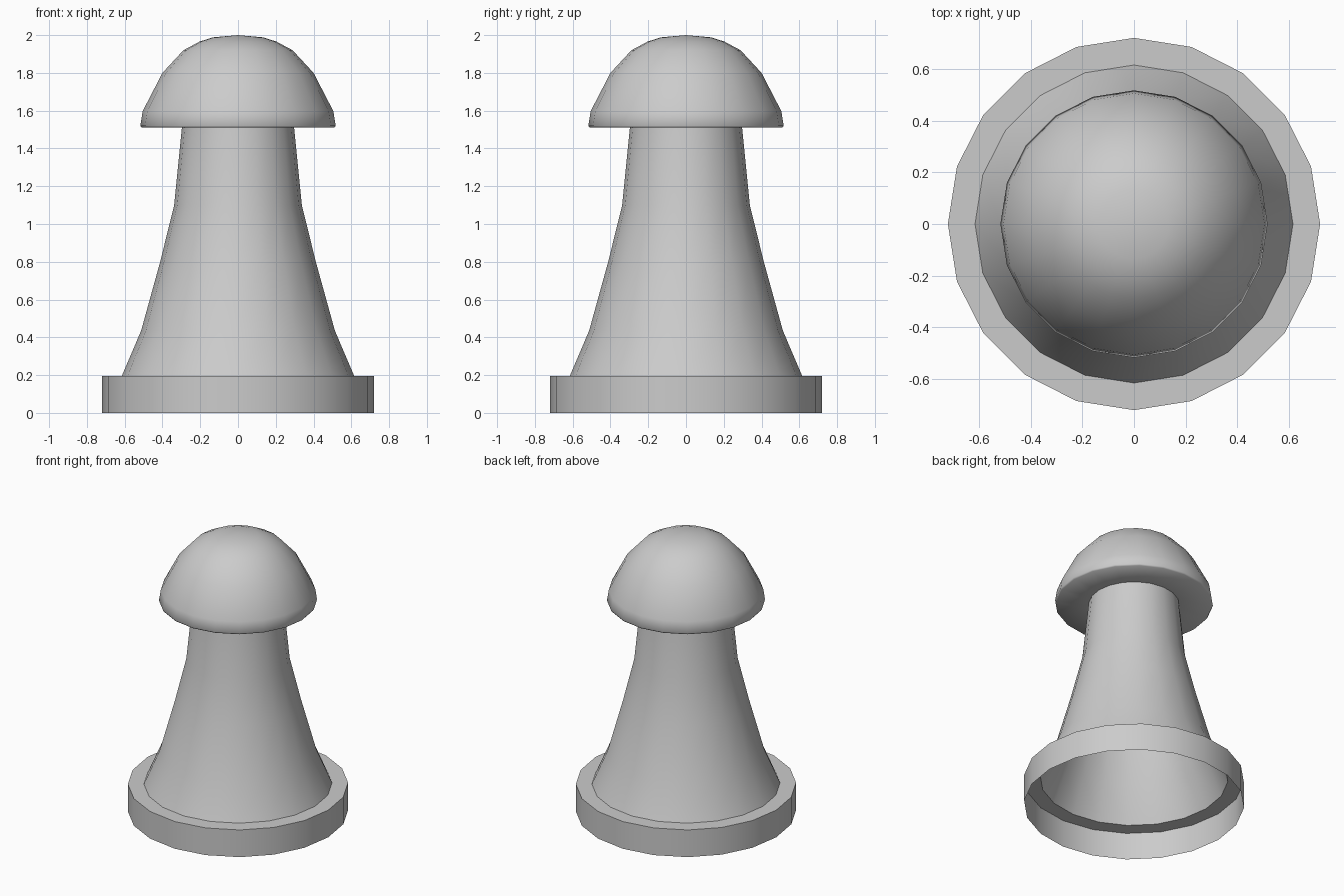
import bpy, bmesh, math

if "Cube" in bpy.data.objects:
    bpy.data.objects.remove(bpy.data.objects["Cube"])

SIDES = 20


def lathe(name, profile, smooth_angle):
    """Spin an (r, z) profile, listed bottom to top, around the z axis."""
    bm = bmesh.new()
    rings = []
    for r, z in profile:
        if r == 0:
            rings.append([bm.verts.new((0, 0, z))] * SIDES)
        else:
            rings.append([bm.verts.new((r * math.cos(math.tau * i / SIDES),
                                        r * math.sin(math.tau * i / SIDES), z))
                          for i in range(SIDES)])
    for low, high in zip(rings, rings[1:]):
        for i in range(SIDES):
            j = (i + 1) % SIDES
            corners = [low[i], low[j], high[j], high[i]]
            bm.faces.new(list(dict.fromkeys(corners)))
    mesh = bpy.data.meshes.new(name)
    bm.to_mesh(mesh)
    bm.free()
    obj = bpy.data.objects.new(name, mesh)
    bpy.context.collection.objects.link(obj)
    bpy.ops.object.select_all(action='DESELECT')
    obj.select_set(True)
    bpy.context.view_layer.objects.active = obj
    bpy.ops.object.shade_smooth_by_angle(angle=math.radians(smooth_angle))
    return obj


# Open-bottomed base: side wall and top ledge
lathe("base_ring", [(0.72, 0), (0.72, 0.196), (0.615, 0.196)], 40)

# Hollow flared body
lathe("body", [(0.615, 0.196), (0.513, 0.435), (0.412, 0.80),
               (0.338, 1.10), (0.297, 1.51)], 40)

# Domed head with a flat underside and softly shaded rim
lathe("head", [(0.297, 1.51), (0.51, 1.51), (0.517, 1.52), (0.505, 1.597),
               (0.40, 1.80), (0.289, 1.92), (0.205, 1.965),
               (0.135, 1.988), (0, 2.0)], 100)
